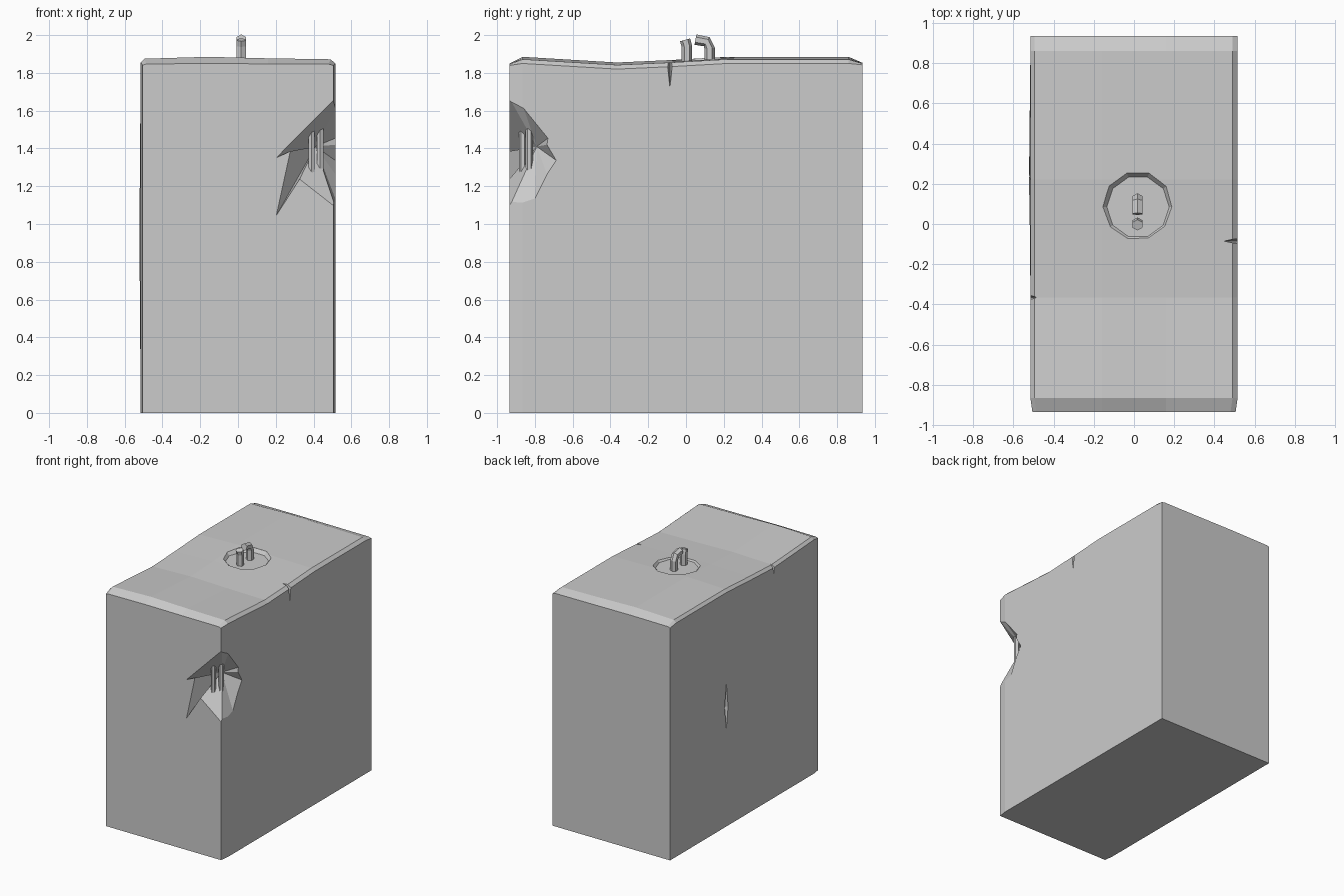
import bpy, bmesh, math
from mathutils import Vector

if "Cube" in bpy.data.objects:
    bpy.data.objects.remove(bpy.data.objects["Cube"])


def make(name, verts, faces):
    bm = bmesh.new()
    vs = [bm.verts.new(v) for v in verts]
    for f in faces:
        bm.faces.new([vs[i] for i in f])
    bmesh.ops.recalc_face_normals(bm, faces=bm.faces)
    me = bpy.data.meshes.new(name)
    bm.to_mesh(me)
    bm.free()
    ob = bpy.data.objects.new(name, me)
    bpy.context.collection.objects.link(ob)
    return ob


def loft(name, rings):
    n = len(rings[0])
    faces = [(r * n + i, r * n + (i + 1) % n, (r + 1) * n + (i + 1) % n, (r + 1) * n + i)
             for r in range(len(rings) - 1) for i in range(n)]
    faces += [tuple(range(n)), tuple(range((len(rings) - 1) * n, len(rings) * n))]
    return make(name, [p for r in rings for p in r], faces)


def cut(body, cutter):
    cutter.hide_render = True
    m = body.modifiers.new("cut", 'BOOLEAN')
    m.operation = 'DIFFERENCE'
    m.solver = 'EXACT'
    m.object = cutter
    bpy.context.view_layer.objects.active = body
    bpy.ops.object.modifier_apply(modifier=m.name)
    bpy.data.objects.remove(cutter)


# Concrete block: cross-sections along y with a slightly worn, uneven top
rings = []
for y, hw, z, bulge in [(-.935, .505, 1.85, 0), (-.865, .515, 1.885, 0), (-.365, .515, 1.855, 0),
                        (-.08, .515, 1.868, .002), (.22, .515, 1.885, .007),
                        (.86, .515, 1.885, 0), (.935, .515, 1.853, 0)]:
    end = abs(y) > .9
    d = .3 if end else 1
    rings.append([(-hw, y, 0), (-hw - bulge, y, .95), (-hw, y, z - .03 * d), (-hw + .02, y, z - .01 * d),
                  (-.16, y, z), (.16, y, z - .008 * d), (hw - .025, y, z - .013 * d),
                  (hw, y, z - .035 * d), (hw, y, 0)])
block = loft("concrete_block", rings)

# Broken corner: rim on the two faces, fanned to an inner and an outer point
F, R = -.937, .517
rim = [(R, F, 1.67), (.2, F, 1.35), (.275, F, 1.385), (.2, F, 1.04), (.325, F, 1.235), (R, F, 1.085),
       (R, -.80, 1.13), (R, -.735, 1.26), (R, -.685, 1.335), (R, -.735, 1.42), (R, -.73, 1.455), (R, -.86, 1.615)]
n = len(rim)
corner = make("corner_cutter", rim + [(.41, -.79, 1.41), (.75, -1.17, 1.36)],
              [(i, (i + 1) % n, c) for i in range(n) for c in (n, n + 1)])
cut(block, corner)

# Chipped notches in the top edges
for xo, xi, y, w, zt in [(.54, .425, -.085, .024, 1.67), (-.54, -.46, -.365, .035, 1.72)]:
    cut(block, make("notch_cutter", [(xo, y - w, 1.9), (xo, y + w, 1.9), (xi, y, 1.9), (xo, y, zt)],
                    [(0, 1, 2), (0, 1, 3), (1, 2, 3), (0, 2, 3)]))

# Narrow vertical crack on the left face
crack = [(-.53, .24, .71), (-.53, .215, .95), (-.53, .24, 1.22), (-.53, .27, .95), (-.495, .23, .95)]
cut(block, make("crack_cutter", crack, [(0, 1, 2, 3)] + [(i, (i + 1) % 4, 4) for i in range(4)]))

# Shallow recess around the lifting hook
def circle(r, z, sides=10):
    return [(.02 + r * math.cos(2 * math.pi * i / sides), .085 + r * math.sin(2 * math.pi * i / sides), z)
            for i in range(sides)]


cut(block, loft("recess_cutter", [circle(.155, 1.853), circle(.177, 1.88), circle(.177, 1.95)]))


# Bars swept along a path in a plane of constant x
def bar(name, x, path, r, sides=6):
    pts = [Vector((x, y, z)) for y, z in path]
    rings = []
    for i, p in enumerate(pts):
        t = (pts[min(i + 1, len(pts) - 1)] - pts[max(i - 1, 0)]).normalized()
        u = Vector((1, 0, 0))
        v = t.cross(u)
        rings.append([p + r * (math.cos(a) * u + math.sin(a) * v)
                      for a in (2 * math.pi * (k + .5) / sides for k in range(sides))])
    return loft(name, rings)


# Exposed reinforcing bars in the broken corner
bar("corner_bar_front", .39, [(-.865, 1.19), (-.865, 1.56)], .018)
bar("corner_bar_back", .435, [(-.83, 1.18), (-.83, 1.53)], .02)

# Broken lifting hook on top
bar("hook_stub", .017, [(.005, 1.83), (.005, 1.94), (-.005, 1.975)], .028)
bar("hook_bent", .017, [(.125, 1.83), (.125, 1.93), (.11, 1.965), (.05, 1.976)], .028)
